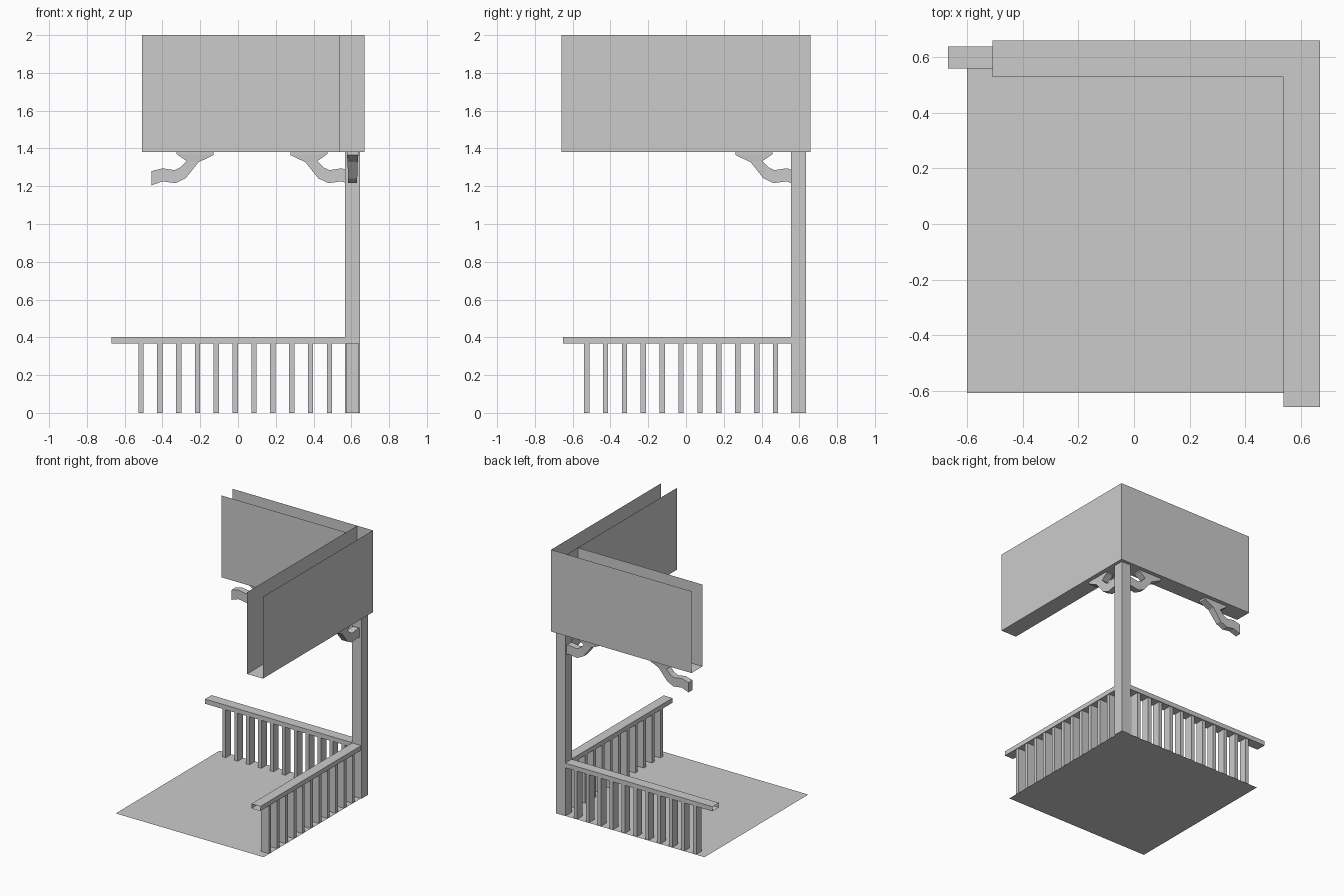
import bpy

if "Cube" in bpy.data.objects:
    bpy.data.objects.remove(bpy.data.objects["Cube"])

AXES = {'-x': (0, 4, 6, 2), '+x': (1, 3, 7, 5), '-y': (0, 1, 5, 4),
        '+y': (2, 6, 7, 3), '-z': (0, 2, 3, 1), '+z': (4, 5, 7, 6)}


def make(name, verts, faces):
    me = bpy.data.meshes.new(name)
    me.from_pydata(verts, [], faces)
    me.validate()
    ob = bpy.data.objects.new(name, me)
    bpy.context.collection.objects.link(ob)
    return ob


def box(name, x, y, z, omit=()):
    """Box from axis ranges, leaving out the named sides."""
    verts = [(a, b, c) for c in z for b in y for a in x]
    return make(name, verts, [f for k, f in AXES.items() if k not in omit])


# Floor sheet
make("floor", [(-0.6, -0.607, 0), (0.64, -0.607, 0), (0.64, 0.635, 0), (-0.6, 0.635, 0)],
     [(0, 1, 2, 3)])

# Corner post
box("corner_post", (0.566, 0.646), (0.556, 0.636), (0, 1.385))

# Header channels, open on top and at the free ends
box("right_header", (0.537, 0.669), (-0.658, 0.66), (1.38, 2), ('+z', '-y'))
box("back_header", (-0.508, 0.537), (0.528, 0.66), (1.38, 2), ('+z', '-x', '+x'))

# Hand rails, hollow with open ends
box("back_rail", (-0.669, 0.57), (0.56, 0.638), (0.367, 0.402), ('-x', '+x'))
box("right_rail", (0.568, 0.643), (-0.651, 0.56), (0.367, 0.402), ('-y', '+y'))

# Balusters
for i in range(11):
    cx, cy = -0.514 + 0.0998 * i, -0.526 + 0.1 * i
    box(f"back_baluster_{i}", (cx - 0.014, cx + 0.014), (0.567, 0.631), (0, 0.37))
    box(f"right_baluster_{i}", (0.573, 0.637), (cy - 0.014, cy + 0.014), (0, 0.37))

# Curved brackets: paired outer and inner edges (distance from tip, height)
OUTER = [(.328, 1.385), (.328, 1.365), (.248, 1.327), (.18, 1.242),
         (.127, 1.216), (.058, 1.226), (0, 1.205)]
INNER = [(.132, 1.385), (.132, 1.37), (.185, 1.333), (.153, 1.30),
         (.122, 1.285), (.058, 1.295), (0, 1.28)]
HALF = [.03, .03, .027, .024, .024, .024, .024]


def bracket(name, place):
    verts, faces = [], []
    for (uo, zo), (ui, zi), h in zip(OUTER, INNER, HALF):
        verts += [place(uo, -h, zo), place(ui, -h, zi), place(ui, h, zi), place(uo, h, zo)]
    n = len(OUTER)
    for s in range(n - 1):
        a, b = 4 * s, 4 * s + 4
        faces += [(a + k, a + (k + 1) % 4, b + (k + 1) % 4, b + k) for k in range(4)]
    faces += [(3, 2, 1, 0), tuple(4 * (n - 1) + k for k in range(4))]
    ob = make(name, verts, faces)
    import bmesh
    bm = bmesh.new()
    bm.from_mesh(ob.data)
    bmesh.ops.recalc_face_normals(bm, faces=bm.faces)
    bm.to_mesh(ob.data)
    bm.free()


bracket("back_left_bracket", lambda u, w, z: (-0.457 + u, 0.598 + w, z))
bracket("back_right_bracket", lambda u, w, z: (0.605 - u, 0.598 + w, z))
bracket("side_bracket", lambda u, w, z: (0.607 + w, 0.59 - u, z))
